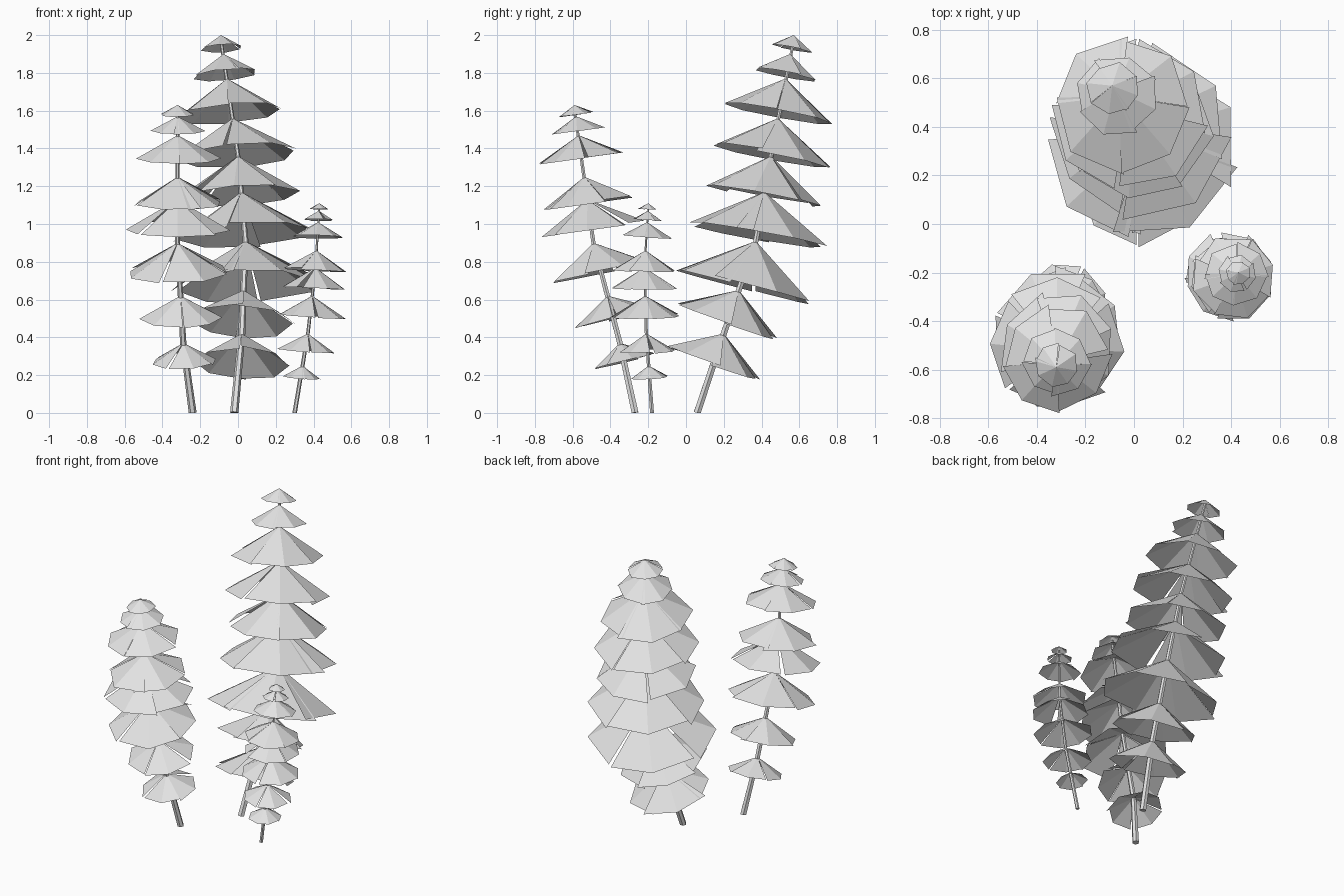
import bpy, bmesh, math, random
from mathutils import Vector

default = bpy.data.objects.get("Cube")
if default:
    bpy.data.objects.remove(default, do_unlink=True)

random.seed(5)

grey = bpy.data.materials.new("pale grey")
grey.use_nodes = True
colour = (0.77, 0.77, 0.77, 1)
grey.diffuse_color = colour
grey.node_tree.nodes["Principled BSDF"].inputs["Base Color"].default_value = colour


def on_path(path, z):
    """Point on the leaning trunk line at height z."""
    for a, b in zip(path, path[1:]):
        if z <= b[2]:
            break
    a, b = Vector(a), Vector(b)
    return a.lerp(b, (z - a.z) / (b.z - a.z))


def frame(path, z):
    """Axis of the trunk at height z, softened sideways, and two directions across it."""
    axis = on_path(path, z + 0.15) - on_path(path, z - 0.15)
    axis.x *= 0.5
    axis.normalize()
    side = axis.cross(Vector((0, 1, 0))).normalized()
    return axis, side, axis.cross(side)


def finish(bm, name):
    mesh = bpy.data.meshes.new(name)
    bm.to_mesh(mesh)
    bm.free()
    mesh.materials.append(grey)
    obj = bpy.data.objects.new(name, mesh)
    bpy.context.collection.objects.link(obj)


def make_trunk(name, path, thick, sides=6):
    bm = bmesh.new()
    rings = []
    for i, p in enumerate(path):
        r = thick * (1 - 0.6 * i / (len(path) - 1))
        centre = Vector(p) - Vector((0, 0, 0.03 if i == len(path) - 1 else 0))
        axis, u, v = frame(path, p[2])
        ring = []
        for k in range(sides):
            a = math.tau * k / sides
            q = centre + r * (u * math.cos(a) + v * math.sin(a))
            ring.append(bm.verts.new((q.x, q.y, max(q.z, 0))))
        rings.append(ring)
    for low, high in zip(rings, rings[1:]):
        for k in range(sides):
            n = (k + 1) % sides
            bm.faces.new((low[k], low[n], high[n], high[k]))
    bm.faces.new(rings[0][::-1])
    bm.faces.new(rings[-1])
    finish(bm, name)


def make_branches(name, path, z, radius, slope, petals=4):
    """Open cone of folded petals, with wedge gaps and overlaps at the rim."""
    bm = bmesh.new()
    apex = on_path(path, z)
    axis, u, v = frame(path, z)
    turn = random.uniform(0, math.tau)
    step = math.tau / petals
    for i in range(petals):
        mid = turn + i * step + random.uniform(-0.1, 0.1)
        half = step / 2 * random.uniform(0.92, 1.14)
        drop = radius * slope * random.uniform(0.94, 1.06)
        rim = []
        for a in (-half, 0, half):
            r = radius * random.uniform(0.95, 1.06)
            out = u * math.cos(mid + a) + v * math.sin(mid + a)
            rim.append(bm.verts.new(apex + out * r - axis * drop))
        top = bm.verts.new(apex)
        bm.faces.new((top, rim[0], rim[1]))
        bm.faces.new((top, rim[1], rim[2]))
    finish(bm, name)


# Each tree: trunk thickness, branch slope, trunk line, branch layers as (top height, radius)
trees = {
    "tall_tree": (
        0.022, 0.66,
        [(-.02, .06, 0), (.02, .2, .42), (.04, .37, .91), (0, .45, 1.36), (-.09, .57, 2)],
        [(.42, .25), (.65, .27), (.91, .38), (1.17, .36), (1.36, .31),
         (1.56, .31), (1.77, .28), (1.9, .17), (2, .11)]),
    "middle_tree": (
        0.021, 0.58,
        [(-.24, -.27, 0), (-.29, -.35, .37), (-.32, -.49, .9), (-.32, -.59, 1.63)],
        [(.37, .17), (.62, .21), (.9, .27), (1.13, .27), (1.25, .24),
         (1.47, .22), (1.57, .14), (1.63, .09)]),
    "small_tree": (
        0.012, 0.62,
        [(.3, -.18, 0), (.37, -.21, .42), (.41, -.22, .77), (.43, -.2, 1.11)],
        [(.25, .1), (.42, .15), (.62, .18), (.77, .18), (.86, .17),
         (1.01, .13), (1.07, .08), (1.11, .05)]),
}

for name, (thick, slope, path, layers) in trees.items():
    make_trunk(name + "_trunk", path, thick)
    for n, (z, radius) in enumerate(layers):
        make_branches(f"{name}_branches_{n + 1}", path, z, radius, slope)
